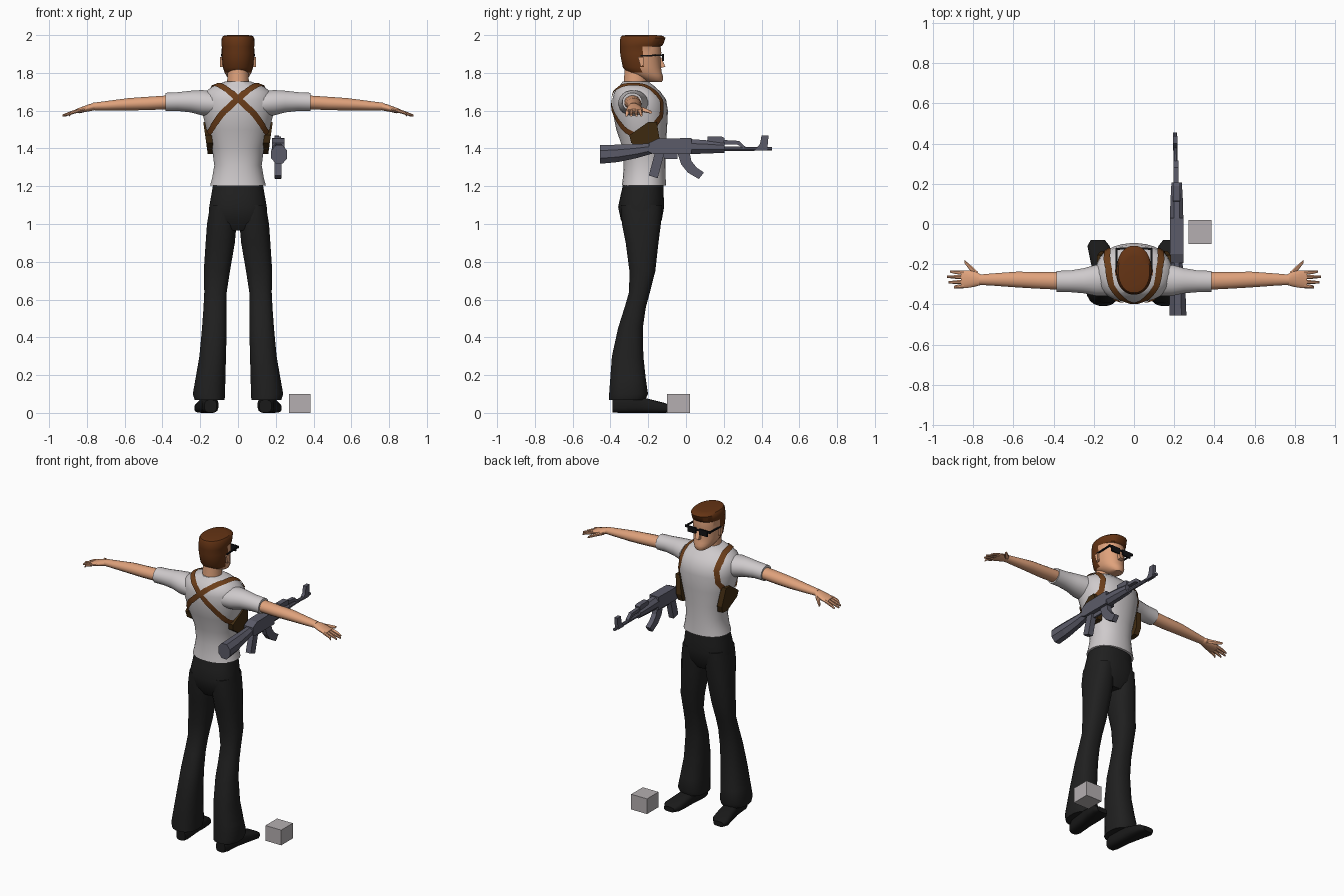
import bpy, bmesh, math
from mathutils import Vector
from mathutils.bvhtree import BVHTree

def mat(name, r, g, b):
    m = bpy.data.materials.new(name)
    m.diffuse_color = (r, g, b, 1)
    return m

SHIRT = mat("shirt_white", .62, .59, .60)
SKIN = mat("skin", .74, .36, .20)
HAIR = mat("hair_brown", .13, .034, .007)
TROUSER = mat("trouser_black", .014, .014, .014)
SHOE = mat("shoe_black", .010, .010, .010)
STRAP = mat("strap_brown", .15, .048, .010)
HOLSTER = mat("holster_dark_brown", .055, .026, .006)
GUN = mat("gun_grey", .105, .105, .14)
GLASS = mat("glasses_black", .006, .006, .007)
STONE = mat("block_grey", .46, .43, .44)

def finish(name, bm, mats, mirror=False, smooth=40):
    bmesh.ops.recalc_face_normals(bm, faces=bm.faces)
    me = bpy.data.meshes.new(name)
    bm.to_mesh(me)
    for m in mats:
        me.materials.append(m)
    if smooth:
        me.shade_smooth()
        me.set_sharp_from_angle(angle=math.radians(smooth))
    ob = bpy.data.objects.new(name, me)
    bpy.context.collection.objects.link(ob)
    if mirror:
        ob.modifiers.new("mirror", 'MIRROR').use_mirror_merge = False
    return bm

def loft(name, rings, m, axis='z', n=20, power=2.0, mirror=False, smooth=40, rule=None):
    """rings: (position on axis, centre u, centre v, radius u, radius v)"""
    bm = bmesh.new()
    loops = []
    for t, cu, cv, ru, rv in rings:
        loop = []
        for i in range(n):
            a = 2 * math.pi * (i + .5) / n
            c, s = math.cos(a), math.sin(a)
            u = cu + ru * math.copysign(abs(c) ** (2 / power), c)
            v = cv + rv * math.copysign(abs(s) ** (2 / power), s)
            loop.append(bm.verts.new({'z': (u, v, t), 'x': (t, u, v), 'y': (u, t, v)}[axis]))
        loops.append(loop)
    for a, b in zip(loops, loops[1:]):
        for i in range(n):
            j = (i + 1) % n
            bm.faces.new((a[i], a[j], b[j], b[i]))
    bm.faces.new(loops[0])
    bm.faces.new(loops[-1])
    if rule:
        for f in bm.faces:
            f.material_index = rule(f.calc_center_median())
    return finish(name, bm, m if isinstance(m, list) else [m], mirror, smooth)

def yrings(rows):
    """(z, centre x, radius x, back y, front y) -> loft rings"""
    return [(z, cx, (b + f) / 2, rx, (f - b) / 2) for z, cx, rx, b, f in rows]

def prism(name, pts, x0, x1, m, mirror=False, lean=0):
    """Side outline in (y, z) given thickness in x; lean shifts x with height"""
    bm = bmesh.new()
    zmin = min(p[1] for p in pts)
    L, R = [[bm.verts.new((x + lean * (z - zmin), y, z)) for y, z in pts] for x in (x0, x1)]
    bm.faces.new(L)
    bm.faces.new(R)
    for i in range(len(pts)):
        j = (i + 1) % len(pts)
        bm.faces.new((L[i], L[j], R[j], R[i]))
    finish(name, bm, [m], mirror, 0)

def box(name, x0, x1, y0, y1, z0, z1, m, mirror=False):
    prism(name, [(y0, z0), (y1, z0), (y1, z1), (y0, z1)], x0, x1, m, mirror)

# Shirt
torso = loft("shirt_body", yrings([
    (1.205, 0, .148, -.34, -.105), (1.24, 0, .138, -.335, -.107), (1.31, 0, .126, -.33, -.108),
    (1.40, 0, .138, -.335, -.107), (1.50, 0, .168, -.37, -.10), (1.60, 0, .192, -.39, -.095),
    (1.66, 0, .192, -.39, -.105), (1.70, 0, .175, -.38, -.135), (1.728, 0, .135, -.355, -.165),
    (1.755, 0, .066, -.335, -.20)]), SHIRT, n=32, power=2.2)
loft("sleeve", [(.12, -.275, 1.635, .085, .065), (.19, -.28, 1.642, .078, .068), (.25, -.282, 1.648, .063, .058),
                (.32, -.285, 1.648, .054, .050), (.385, -.285, 1.646, .053, .049)],
     SHIRT, 'x', mirror=True)

# Arms and hands
loft("arm", [(.36, -.283, 1.645, .045, .037), (.48, -.28, 1.638, .042, .036), (.58, -.276, 1.634, .040, .033),
             (.70, -.276, 1.626, .031, .025), (.77, -.277, 1.622, .026, .020)], SKIN, 'x', 16, mirror=True)
loft("palm", [(.76, -.277, 1.622, .026, .020), (.79, -.273, 1.615, .039, .019), (.83, -.274, 1.604, .045, .015),
              (.86, -.276, 1.597, .044, .011)], SKIN, 'x', 16, mirror=True)
for k, (y0, y1, tip) in enumerate([(-.243, -.236, .915), (-.265, -.262, .93), (-.288, -.290, .922), (-.309, -.315, .895)]):
    loft("finger_%d" % (k + 1), [(.845, y0, 1.60, .011, .011), (.885, (y0 + y1) / 2, 1.588, .010, .010),
                                 (tip, y1, 1.574, .006, .006)], SKIN, 'x', 8, mirror=True)
loft("thumb", [(.775, -.255, 1.613, .018, .014), (.81, -.222, 1.603, .017, .011), (.842, -.187, 1.592, .009, .007)],
     SKIN, 'x', 8, mirror=True)

# Trousers and shoes
loft("trouser_hips", yrings([
    (1.225, 0, .130, -.33, -.12), (1.16, 0, .141, -.345, -.118), (1.09, 0, .153, -.36, -.115),
    (1.02, 0, .155, -.345, -.128), (.965, 0, .10, -.31, -.16)]), TROUSER, n=28, power=2.4)
loft("trouser_leg", yrings([
    (1.10, .080, .068, -.345, -.125), (1.0, .086, .079, -.34, -.132), (.90, .094, .078, -.32, -.145),
    (.75, .112, .070, -.30, -.162), (.64, .119, .060, -.302, -.19), (.56, .122, .061, -.325, -.212),
    (.45, .125, .066, -.36, -.228), (.30, .134, .071, -.393, -.225), (.18, .146, .080, -.402, -.212),
    (.10, .154, .086, -.408, -.20), (.068, .150, .080, -.408, -.215)]), TROUSER, n=20, power=2.4, mirror=True)
loft("shoe", [(-.39, .145, .035, .032, .033), (-.36, .147, .04, .043, .04), (-.26, .155, .045, .045, .045),
              (-.18, .165, .035, .053, .035), (-.11, .176, .026, .056, .026), (-.08, .180, .018, .036, .016)],
     SHOE, 'y', 16, 3.2, mirror=True)

# Neck, head with hair by region, face details
loft("neck", yrings([(1.70, 0, .062, -.335, -.20), (1.75, 0, .058, -.33, -.205), (1.83, 0, .056, -.325, -.20)]), SKIN)
loft("head", yrings([
    (1.753, 0, .030, -.20, -.128), (1.762, 0, .044, -.225, -.122), (1.785, 0, .062, -.28, -.122),
    (1.803, 0, .072, -.315, -.128), (1.83, 0, .080, -.335, -.132), (1.88, 0, .085, -.345, -.135),
    (1.905, 0, .087, -.349, -.130), (1.94, 0, .086, -.35, -.134), (1.947, 0, .089, -.351, -.122),
    (1.985, 0, .086, -.348, -.108), (1.996, 0, .078, -.342, -.122), (2.0, 0, .055, -.32, -.16)]),
    [SKIN, HAIR], n=36, power=2.15,
    rule=lambda c: int(c.z > 1.941 or (c.y < -.235 and c.z > 1.803)))
prism("nose", [(-.145, 1.885), (-.132, 1.885), (-.109, 1.832), (-.14, 1.825)], -.014, .014, SKIN)
prism("ear", [(-.255, 1.885), (-.225, 1.885), (-.225, 1.84), (-.24, 1.832)], .072, .094, SKIN, True)
box("glasses_lens", .012, .072, -.126, -.117, 1.862, 1.9, GLASS, True)
box("glasses_bridge", -.014, .014, -.124, -.117, 1.884, 1.894, GLASS)
prism("glasses_arm", [(-.24, 1.886), (-.12, 1.890), (-.12, 1.898), (-.24, 1.894)], .082, .091, GLASS, True)
box("glasses_hinge", .07, .091, -.128, -.119, 1.886, 1.9, GLASS, True)

# Shoulder straps: ribbons draped over the shirt, crossing on the back
tree = BVHTree.FromBMesh(torso)
path = [Vector(p) for p in [(-.175, -.27, 1.46), (-.15, -.34, 1.50), (-.085, -.39, 1.585), (0, -.41, 1.665),
                            (.065, -.375, 1.72), (.115, -.31, 1.745), (.125, -.22, 1.73), (.13, -.13, 1.65),
                            (.15, -.12, 1.57), (.18, -.18, 1.50)]]
pts = [a.lerp(b, i / 6) for a, b in zip(path, path[1:]) for i in range(6)] + [path[-1]]
bm = bmesh.new()
prev = None
for i, p in enumerate(pts):
    tangent = pts[min(i + 1, len(pts) - 1)] - pts[max(i - 1, 0)]
    nrm = tree.find_nearest(p)[1]
    side = tangent.cross(nrm).normalized() * .017
    row = []
    for s in (-1, 0, 1):
        co, n2 = tree.find_nearest(p + side * s)[:2]
        row.append(bm.verts.new(co + n2 * .007))
    if prev:
        for k in (0, 1):
            bm.faces.new((prev[k], prev[k + 1], row[k + 1], row[k]))
    prev = row
finish("shoulder_strap", bm, [STRAP], True)

# Holsters under the arms
prism("holster", [(-.30, 1.47), (-.29, 1.43), (-.20, 1.37), (-.15, 1.375), (-.135, 1.42), (-.155, 1.54), (-.20, 1.54)],
      .125, .160, HOLSTER, True, lean=.14)

# Rifle
GX = .212
loft("rifle_stock", [(-.455, .218, 1.368, .046, .053), (-.36, .217, 1.374, .043, .050), (-.26, .214, 1.386, .036, .040),
                     (-.18, GX, 1.40, .030, .030)], GUN, 'y', 8, smooth=0)
prism("rifle_receiver", [(-.195, 1.38), (-.17, 1.37), (.03, 1.37), (.03, 1.455), (-.15, 1.452), (-.195, 1.43)],
      .180, .245, GUN)
loft("rifle_handguard", [(.02, GX, 1.41, .036, .043), (.11, GX, 1.408, .034, .038), (.205, GX, 1.405, .028, .030)],
     GUN, 'y', 8, smooth=0)
prism("rifle_rear_sight", [(.11, 1.43), (.20, 1.43), (.205, 1.455), (.19, 1.462), (.115, 1.462)], .194, .228, GUN)
loft("rifle_barrel", [(.19, GX - .004, 1.398, .013, .013), (.455, GX - .008, 1.398, .010, .010)], GUN, 'y', 8, smooth=0)
prism("rifle_gas_tube", [(.19, 1.422), (.27, 1.422), (.305, 1.40), (.315, 1.408), (.28, 1.44), (.19, 1.445)],
      .197, .220, GUN)
prism("rifle_front_sight", [(.365, 1.39), (.43, 1.39), (.437, 1.468), (.40, 1.468), (.392, 1.425)], .194, .216, GUN)
prism("rifle_magazine", [(-.045, 1.375), (.02, 1.375), (.028, 1.335), (.055, 1.30), (.095, 1.273), (.068, 1.238),
                         (.01, 1.272), (-.025, 1.315)], .196, .228, GUN)
prism("rifle_grip", [(-.165, 1.375), (-.115, 1.375), (-.15, 1.242), (-.197, 1.257)], .194, .230, GUN)
prism("rifle_trigger_guard", [(-.125, 1.37), (-.045, 1.37), (-.045, 1.345), (-.115, 1.345)], .206, .218, GUN)

# Ground block
box("block", .27, .385, -.10, .02, 0, .10, STONE)
